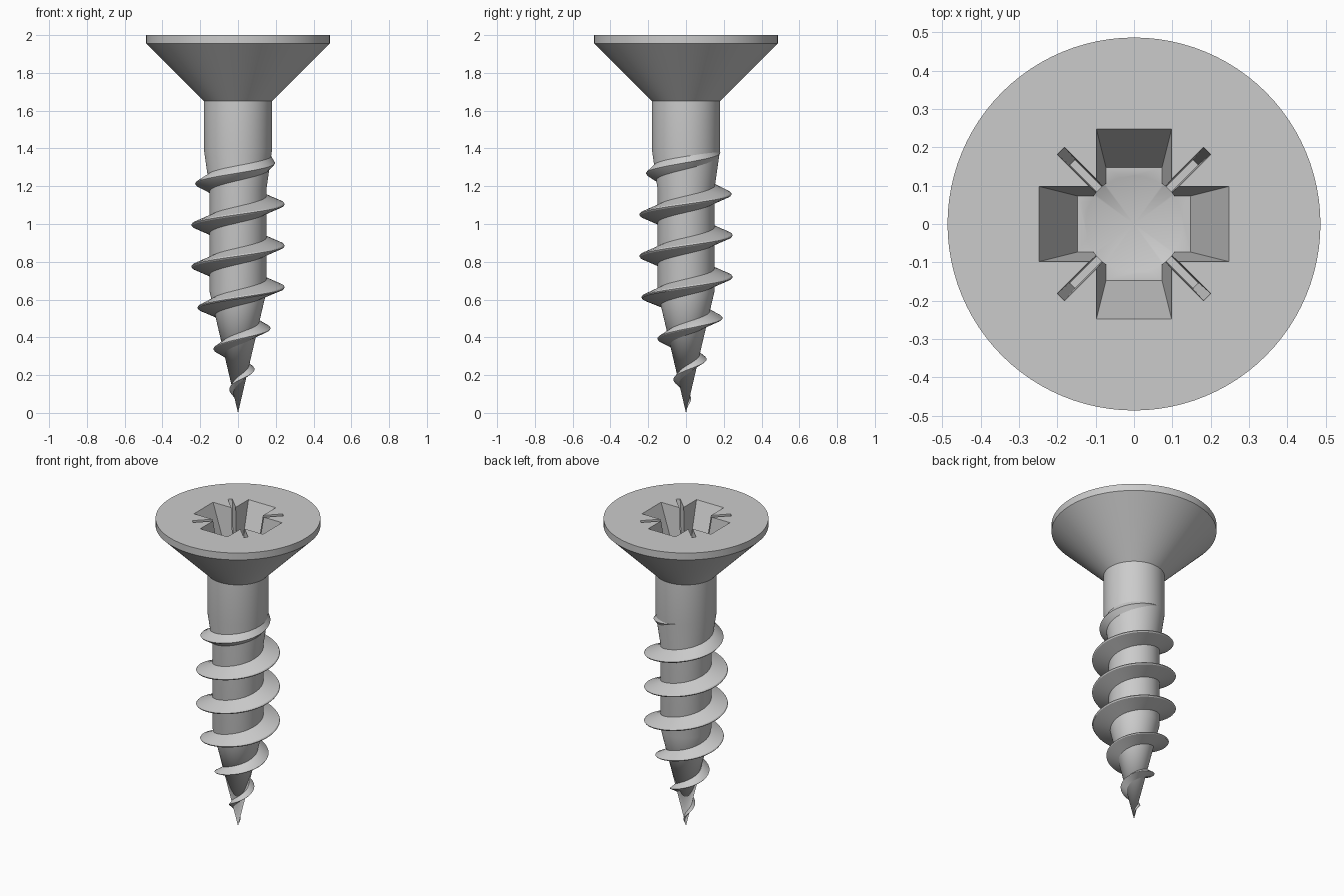
import bpy, bmesh
from math import sin, cos, pi, floor
from mathutils import Matrix

if "Cube" in bpy.data.objects:
    bpy.data.objects.remove(bpy.data.objects["Cube"])

SEG = 96
# radius, height of the lathed body from the tip upwards
BODY = [(0, 0), (0.15, 0.64), (0.15, 1.18), (0.18, 1.39), (0.18, 1.65),
        (0.486, 1.955), (0.486, 2.0)]
# radius, height of the thread crest
CREST = [(0, 0), (0.247, 0.64), (0.247, 1.14), (0.18, 1.385), (0.18, 2)]
PITCH = 0.22


def radius_at(profile, z):
    z = max(z, 0)
    for (r0, z0), (r1, z1) in zip(profile, profile[1:]):
        if z <= z1:
            return r0 + (r1 - r0) * (z - z0) / (z1 - z0)
    return profile[-1][0]


def finish(name, bm):
    bmesh.ops.recalc_face_normals(bm, faces=bm.faces)
    me = bpy.data.meshes.new(name)
    bm.to_mesh(me)
    bm.free()
    ob = bpy.data.objects.new(name, me)
    bpy.context.collection.objects.link(ob)
    return ob


def skin(bm, rows, closed):
    # Quads between neighbouring rows of vertices
    n = len(rows[0])
    for a, b in zip(rows, rows[1:]):
        for i in range(n if closed else n - 1):
            j = (i + 1) % n
            bm.faces.new((a[i], a[j], b[j], b[i]))


def lathe(name, profile):
    # The profile starts on the axis and ends in a flat cap
    bm = bmesh.new()
    tip = bm.verts.new((0, 0, profile[0][1]))
    rows = [[bm.verts.new((r * cos(2 * pi * i / SEG), r * sin(2 * pi * i / SEG), z))
             for i in range(SEG)] for r, z in profile[1:]]
    for i in range(SEG):
        bm.faces.new((tip, rows[0][(i + 1) % SEG], rows[0][i]))
    skin(bm, rows, True)
    bm.faces.new(rows[-1])
    return finish(name, bm)


def wedge_bar(name, top, bottom, depth, angle):
    # Straight tapered bar through the axis; sizes are (half length, half width)
    bm = bmesh.new()
    rise = 0.04
    k = rise / depth
    over = [t + (t - b) * k for t, b in zip(top, bottom)]
    rows = [[bm.verts.new((sx * l, sy * w, z))
             for sx, sy in ((-1, -1), (1, -1), (1, 1), (-1, 1))]
            for (l, w), z in ((bottom, 2 - depth), (over, 2 + rise))]
    skin(bm, rows, True)
    bm.faces.new(rows[0])
    bm.faces.new(rows[1])
    bm.transform(Matrix.Rotation(angle, 4, 'Z'))
    return finish(name, bm)


def smooth(ob):
    bpy.ops.object.select_all(action='DESELECT')
    ob.select_set(True)
    bpy.context.view_layer.objects.active = ob
    bpy.ops.object.shade_smooth_by_angle(angle=0.5)


# Head, shank and pointed core
body = lathe("screw_body", BODY)

# Drive recess: cross arms, diagonal ticks and conical centre
cutters = [lathe("recess_centre", [(0, 1.69), (0.128, 1.751), (0.128, 2.03)])]
for k in range(2):
    cutters.append(wedge_bar("recess_arm", (0.248, 0.098), (0.147, 0.073),
                             0.25 + 0.0003 * k, k * pi / 2))
    cutters.append(wedge_bar("recess_tick", (0.27, 0.013), (0.227, 0.010),
                             0.245 + 0.0003 * k, pi / 4 + k * pi / 2))
bpy.context.view_layer.objects.active = body
for c in cutters:
    c.hide_render = True
    mod = body.modifiers.new("cut", 'BOOLEAN')
    mod.operation = 'DIFFERENCE'
    mod.solver = 'EXACT'
    mod.object = c
    bpy.ops.object.modifier_apply(modifier=mod.name)
for c in cutters:
    bpy.data.objects.remove(c)
smooth(body)

# Right-handed thread that fades in at the tip and out at the shank
bm = bmesh.new()
rows = []
z_start, z_end = 0.03, 1.39
steps = int((z_end - z_start) / PITCH * 72)
for s in range(steps + 1):
    z = z_start + (z_end - z_start) * s / steps
    a = 2 * pi * (z - 1.105) / PITCH
    crest = radius_at(CREST, z)
    size = min(1, z / 0.64)
    half = 0.047 * (0.3 + 0.7 * size)
    lip = 0.007 * size
    section = [(radius_at(BODY, z - half) * 0.94, -half), (crest - lip * 0.7, -lip),
               (crest, 0), (crest - lip * 0.7, lip),
               (radius_at(BODY, z + half) * 0.94, half)]
    rows.append([bm.verts.new((r * cos(a), r * sin(a), max(z + dz, 0.005)))
                 for r, dz in section])
skin(bm, rows, True)
bm.faces.new(rows[0])
bm.faces.new(rows[-1])
smooth(finish("screw_thread", bm))
